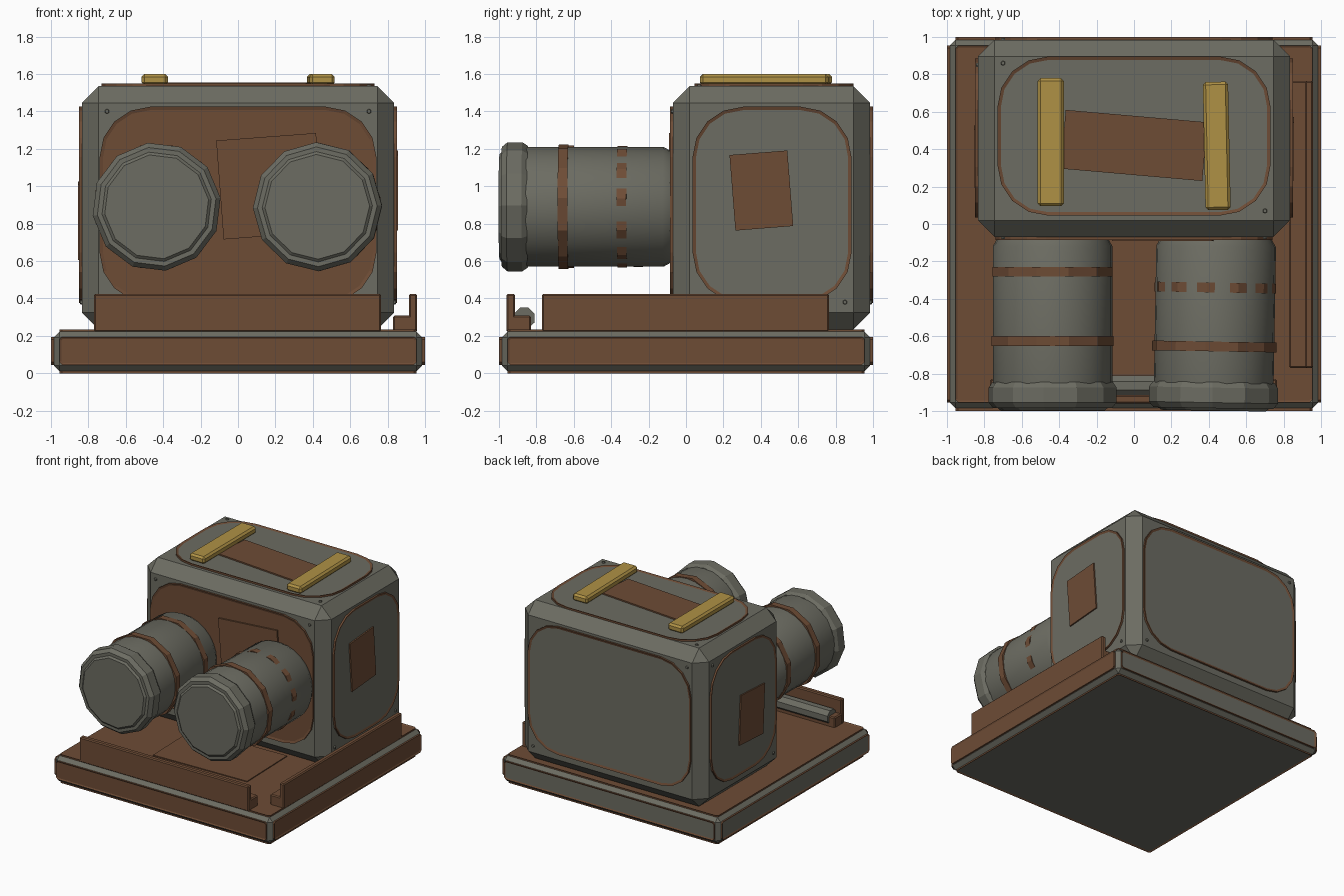
import bpy, bmesh, math
from mathutils import Matrix, Vector

if "Cube" in bpy.data.objects:
    bpy.data.objects.remove(bpy.data.objects["Cube"])


def material(name, rgb):
    m = bpy.data.materials.new(name)
    m.diffuse_color = (*rgb, 1)
    m.use_nodes = True
    m.node_tree.nodes["Principled BSDF"].inputs["Base Color"].default_value = m.diffuse_color
    return m


GREY = material("worn_grey", (0.150, 0.150, 0.122))
BROWN = material("rust_brown", (0.155, 0.072, 0.036))
GOLD = material("dull_gold", (0.430, 0.285, 0.060))

# Face frames: right and up directions; their cross product points outwards
FRAMES = {
    "front": ((1, 0, 0), (0, 0, 1)), "back": ((-1, 0, 0), (0, 0, 1)),
    "right": ((0, 1, 0), (0, 0, 1)), "left": ((0, -1, 0), (0, 0, 1)),
    "top": ((1, 0, 0), (0, 1, 0)), "bottom": ((1, 0, 0), (0, -1, 0)),
}


def finish(name, bm, mats, smooth=False):
    bmesh.ops.recalc_face_normals(bm, faces=bm.faces)
    me = bpy.data.meshes.new(name)
    bm.to_mesh(me)
    bm.free()
    for m in mats:
        me.materials.append(m)
    if smooth:
        me.polygons.foreach_set("use_smooth", [True] * len(me.polygons))
        me.set_sharp_from_angle(angle=math.radians(30))
    ob = bpy.data.objects.new(name, me)
    bpy.context.collection.objects.link(ob)
    return ob


def frame(side, centre, turn=0):
    u, v = (Vector(a) for a in FRAMES[side])
    rot = Matrix((u, v, u.cross(v))).transposed().to_4x4()
    return Matrix.Translation(centre) @ rot @ Matrix.Rotation(math.radians(turn), 4, "Z")


def box(name, lo, hi, mat, bevel=0.0, turn=0):
    lo, hi = Vector(lo), Vector(hi)
    bm = bmesh.new()
    bmesh.ops.create_cube(bm, size=1, matrix=Matrix.Diagonal((*(hi - lo), 1)))
    ob = finish(name, bm, [mat])
    ob.location = (lo + hi) / 2
    ob.rotation_euler.z = math.radians(turn)
    if bevel:
        b = ob.modifiers.new("chamfer", "BEVEL")
        b.width, b.segments = bevel, 1
    return ob


def panel(name, side, centre, w, h, r, fill, steps=4, thick=0.015, rim=0.018):
    """Rounded plate with a brown rim around a slightly sunken field."""
    bm = bmesh.new()
    pts = []
    for k, (sx, sy) in enumerate(((1, 1), (-1, 1), (-1, -1), (1, -1))):
        for i in range(steps + 1):
            a = math.pi / 2 * (k + i / steps)
            pts.append((sx * (w / 2 - r) + r * math.cos(a),
                        sy * (h / 2 - r) + r * math.sin(a), 0))
    face = bm.faces.new([bm.verts.new(p) for p in pts])
    ext = bmesh.ops.extrude_face_region(bm, geom=[face])["geom"]
    bmesh.ops.translate(bm, vec=(0, 0, thick),
                        verts=[g for g in ext if isinstance(g, bmesh.types.BMVert)])
    field = [g for g in ext if isinstance(g, bmesh.types.BMFace)][0]
    bmesh.ops.inset_region(bm, faces=[field], thickness=rim, depth=0)
    field.material_index = 1
    bmesh.ops.translate(bm, vec=(0, 0, -0.006), verts=field.verts[:])
    bm.transform(frame(side, centre))
    return finish(name, bm, [BROWN, fill])


def patch(name, side, centre, w, h, turn, thick=0.02):
    bm = bmesh.new()
    bmesh.ops.create_cube(bm, size=1, matrix=Matrix.Diagonal((w, h, thick, 1)))
    bm.transform(frame(side, centre, turn))
    return finish(name, bm, [BROWN])


def lathe(name, profile, sides, mat, centre, axis="Y", phase=0, smooth=False, loop=False):
    """Revolve (radius, distance) points around an axis; closed by caps or as a hoop."""
    bm = bmesh.new()
    rings = []
    for r, d in profile:
        ring = []
        for i in range(sides):
            a = math.tau * i / sides + math.radians(phase)
            c, s = r * math.cos(a), r * math.sin(a)
            ring.append(bm.verts.new((c, d, s) if axis == "Y" else (d, c, s)))
        rings.append(ring)
    pairs = list(zip(rings, rings[1:])) + ([(rings[-1], rings[0])] if loop else [])
    for a, b in pairs:
        for i in range(sides):
            j = (i + 1) % sides
            bm.faces.new((a[i], a[j], b[j], b[i]))
    if not loop:
        bm.faces.new(rings[0])
        bm.faces.new(rings[-1])
    ob = finish(name, bm, [mat], smooth)
    ob.location = centre
    return ob


# Base slab with a framed panel on every side
box("base_slab", (-0.985, -0.985, 0.012), (0.985, 0.985, 0.222), GREY, 0.03)
for side, c, h, fill in (
        ("front", (0, -0.985, 0.12), 0.15, BROWN), ("right", (0.985, 0, 0.12), 0.15, BROWN),
        ("back", (0, 0.985, 0.12), 0.15, GREY), ("left", (-0.985, 0, 0.12), 0.15, GREY),
        ("top", (0, 0, 0.22), 1.91, BROWN), ("bottom", (0, 0, 0.014), 1.91, GREY)):
    panel("base_panel_" + side, side, c, 1.91, h, 0.015, fill, steps=1, thick=0.014, rim=0.012)
patch("deck_patch", "top", (0.04, -0.29, 0.228), 0.84, 0.54, 1.5, 0.015)

# Angled rails on the front and right edges of the base
box("front_rail", (-0.77, -0.96, 0.22), (0.765, -0.915, 0.425), BROWN, 0.008)
box("front_rail_foot", (-0.77, -0.93, 0.22), (0.765, -0.83, 0.31), BROWN, 0.008)
box("right_rail", (0.915, -0.77, 0.22), (0.957, 0.765, 0.425), BROWN, 0.008)
box("right_rail_foot", (0.83, -0.77, 0.22), (0.93, 0.765, 0.31), BROWN, 0.008)

# Grey roller lying behind the front rail
lathe("roller", [(0.06, -0.72), (0.06, 0.35)], 8, GREY, (0, -0.865, 0.295), "X", 22)

# Main housing with framed panels
box("housing", (-0.835, -0.07, 0.235), (0.835, 0.985, 1.535), GREY, 0.09)
for side, c, w, h, fill in (
        ("front", (0, -0.07, 0.9), 1.48, 1.05, BROWN), ("back", (0, 0.985, 0.9), 1.48, 1.05, GREY),
        ("right", (0.835, 0.46, 0.9), 0.85, 1.05, GREY), ("left", (-0.835, 0.46, 0.9), 0.85, 1.05, GREY),
        ("top", (0, 0.47, 1.535), 1.46, 0.85, GREY)):
    panel("housing_panel_" + side, side, c, w, h, 0.27, fill)

# Riveted-on patches
patch("front_patch", "front", (0.17, -0.082, 1.0), 0.535, 0.53, 4.3)
patch("right_patch", "right", (0.845, 0.403, 0.977), 0.31, 0.405, 4.5)
patch("left_patch", "left", (-0.845, 0.36, 0.815), 0.31, 0.405, -3)
patch("top_patch", "top", (0, 0.42, 1.545), 0.76, 0.315, -5)

# Rivets in the panel corners
for n, (side, c) in enumerate((
        ("front", (-0.70, -0.07, 1.40)), ("front", (0.70, -0.07, 1.40)),
        ("right", (0.835, 0.85, 0.38)), ("right", (0.835, 0.06, 0.38)),
        ("left", (-0.835, 0.85, 1.40)), ("left", (-0.835, 0.06, 0.38)),
        ("back", (-0.70, 0.985, 1.40)), ("back", (0.70, 0.985, 0.38)),
        ("top", (-0.70, 0.86, 1.535)), ("top", (0.70, 0.07, 1.535)))):
    bm = bmesh.new()
    bmesh.ops.create_cone(bm, cap_ends=True, segments=6, radius1=0.016, radius2=0.01, depth=0.02)
    bm.transform(frame(side, c))
    finish(f"rivet_{n}", bm, [GREY])

# Gold bars on the roof
box("roof_bar_left", (-0.515, 0.095, 1.54), (-0.375, 0.78, 1.6), GOLD, 0.015)
box("roof_bar_right", (0.375, 0.075, 1.54), (0.51, 0.76, 1.6), GOLD, 0.015, 1.2)

# Two barrels with faceted caps and hoops
for label, x, lean, phase, hoops in (
        ("left", -0.435, 0, 8, ((-0.625, 0.338), (-0.255, 0.332))),
        ("right", 0.45, -1, 1, ((-0.655, 0.336), (-0.34, 0.328)))):
    c = (x, 0, 0.89)
    parts = [
        lathe(label + "_barrel", [(0.31, -0.9), (0.32, -0.85), (0.32, -0.12), (0.295, -0.075)],
              28, GREY, c, smooth=True),
        lathe(label + "_barrel_cap",
              [(0.28, -0.998), (0.295, -0.985), (0.32, -0.985), (0.345, -0.955),
               (0.345, -0.875), (0.325, -0.845), (0.29, -0.845)], 12, GREY, c, phase=phase)]
    for n, (y, r) in enumerate(hoops):
        parts.append(lathe(f"{label}_hoop_{n}",
                           [(r, y - 0.026), (r, y + 0.026), (0.29, y + 0.026), (0.29, y - 0.026)],
                           12, BROWN, c, phase=phase + 7, loop=True))
    for p in parts:
        p.rotation_euler.z = math.radians(lean)
        p.location.x += 0.5 * math.sin(math.radians(lean))
